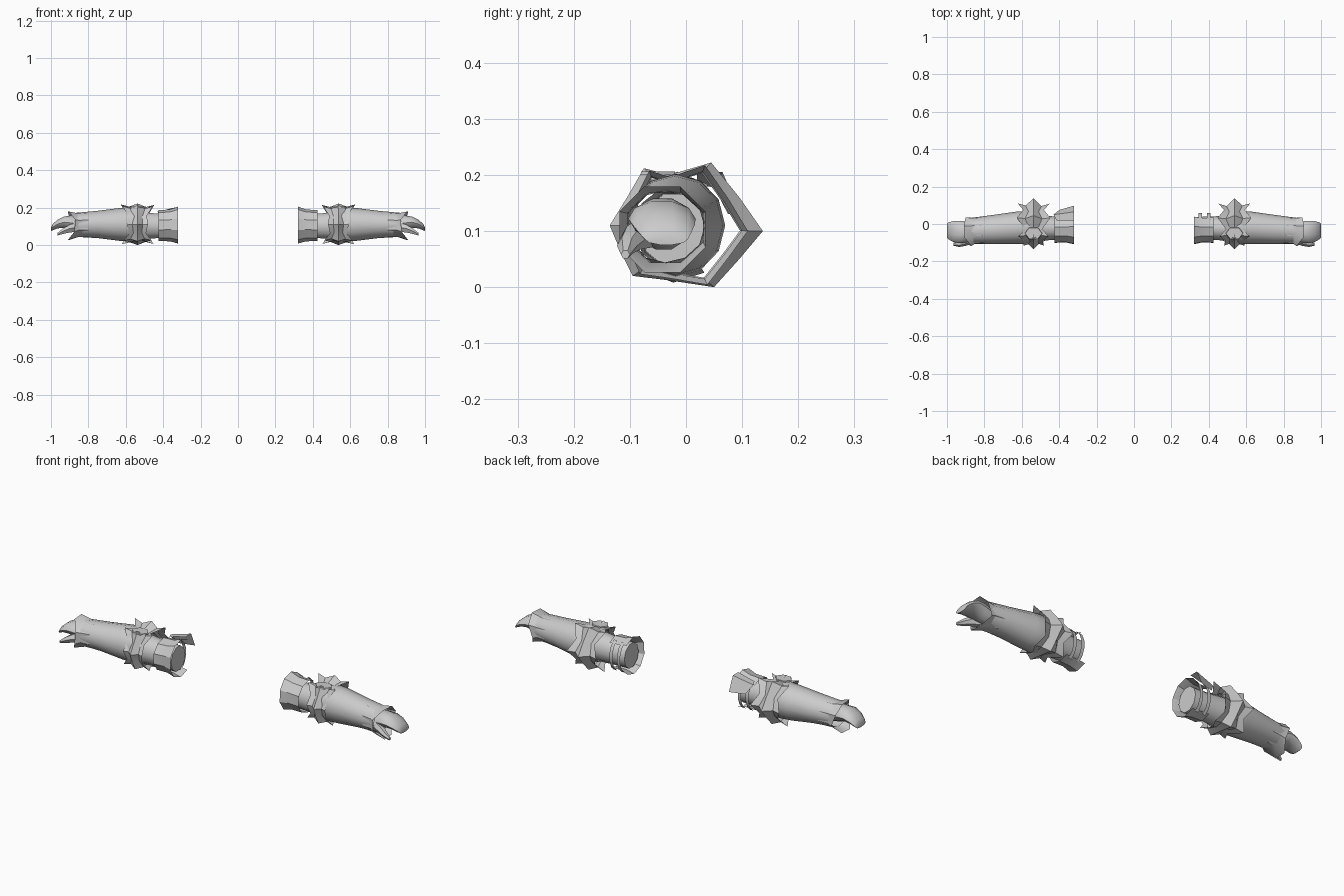
import bpy, bmesh, math
from mathutils import Vector

cube = bpy.data.objects.get("Cube")
if cube:
    bpy.data.objects.remove(cube, do_unlink=True)

grey = bpy.data.materials.new("plain_grey")
grey.use_nodes = True
grey.diffuse_color = (0.6, 0.6, 0.6, 1)
grey.node_tree.nodes["Principled BSDF"].inputs["Base Color"].default_value = (0.6, 0.6, 0.6, 1)


def loft(name, rings, side, closed=True, caps=(False, False), angle=40):
    """Skin a list of point rings; side = 1 for the left arm, -1 for the right."""
    bm = bmesh.new()
    rows = [[bm.verts.new((p[0] * side, p[1], p[2])) for p in ring] for ring in rings]
    n = len(rows[0])
    for a, b in zip(rows, rows[1:]):
        for i in range(n if closed else n - 1):
            j = (i + 1) % n
            quad = (a[i], b[i], b[j], a[j])
            bm.faces.new(quad if side > 0 else quad[::-1])
    for cap, row, flip in ((caps[0], rows[0], side < 0), (caps[1], rows[-1], side > 0)):
        if cap:
            bm.faces.new(row[::-1] if flip else row)
    bm.normal_update()
    # Make shells face away from the limb axis
    centre = sum((v.co for v in bm.verts), Vector()) / len(bm.verts)
    out = 0
    for f in bm.faces:
        d = f.calc_center_median() - centre
        out += f.normal.dot(Vector((0, d.y, d.z))) * f.calc_area()
    if out < 0:
        bmesh.ops.reverse_faces(bm, faces=bm.faces[:])
    if caps[0] or caps[1]:
        bmesh.ops.recalc_face_normals(bm, faces=bm.faces[:])
    me = bpy.data.meshes.new(name)
    bm.to_mesh(me)
    bm.free()
    me.materials.append(grey)
    ob = bpy.data.objects.new(name, me)
    bpy.context.collection.objects.link(ob)
    bpy.ops.object.select_all(action="DESELECT")
    ob.select_set(True)
    bpy.context.view_layer.objects.active = ob
    bpy.ops.object.shade_smooth_by_angle(angle=math.radians(angle))
    return ob


def oval(x, cy, cz, ry, rz, n=10, start=0.0, sweep=360.0):
    """Ring across the arm; angle 0 points to the back, 90 up."""
    steps = n if sweep == 360 else n - 1
    angs = [math.radians(start + sweep * i / steps) for i in range(n)]
    return [(x, cy + ry * math.cos(a), cz + rz * math.sin(a)) for a in angs]


# Elbow outline (y, z, half width along the arm), pointed at the back
ELBOW = [(.137, .10, .085), (.095, .16, .055), (.045, .222, .09), (-.03, .20, .045),
         (-.075, .212, .08), (-.105, .16, .05), (-.136, .11, .055), (-.115, .06, .045),
         (-.095, .02, .075), (-.03, .012, .045), (.05, .0, .085), (.095, .05, .055)]


def elbow_ring(t, ys, zs):
    return [(.537 + t * w, -.02 + (y + .02) * ys, .105 + (z - .105) * zs) for y, z, w in ELBOW]


for side, label in ((1, "left"), (-1, "right")):
    # Forearm, wrist end narrower
    loft(label + "_forearm", [
        oval(.50, -.02, .108, .075, .08, 12), oval(.57, -.018, .11, .088, .092, 12),
        oval(.63, -.02, .11, .086, .088, 12), oval(.75, -.029, .11, .078, .073, 12),
        oval(.87, -.037, .108, .07, .064, 12)], side)

    # Flared wrist cuff with a zigzag rim
    rim = oval(.90, -.042, .103, .083, .083, 8, 22.5)
    reach = (.90, .91, .905, .87, .875, .91, .905, .875)
    rim = [(x, p[1], p[2]) for x, p in zip(reach, rim)]
    loft(label + "_wrist_cuff", [oval(.80, -.033, .108, .074, .069, 8, 22.5),
                                 oval(.85, -.037, .106, .073, .067, 8, 22.5), rim], side)

    # Mitten-like hand with curled fingers and a separate thumb
    loft(label + "_hand", [
        oval(.83, -.04, .105, .045, .04), oval(.89, -.042, .118, .055, .042),
        oval(.93, -.043, .122, .06, .032), oval(.965, -.04, .112, .056, .024),
        oval(.99, -.037, .096, .046, .018), oval(1.0, -.035, .085, .038, .01)],
        side, caps=(True, True))
    loft(label + "_thumb", [
        oval(.86, -.075, .095, .028, .028, 6), oval(.90, -.093, .088, .024, .024, 6),
        oval(.935, -.105, .074, .018, .017, 6), oval(.965, -.108, .058, .008, .008, 6)],
        side, caps=(True, True))

    # Ridged elbow guard with pointed flanges
    loft(label + "_elbow_guard", [
        elbow_ring(-1, .82, .94), elbow_ring(-.5, .74, .84), elbow_ring(0, 1, 1),
        elbow_ring(.5, .76, .86), elbow_ring(1, .83, .96)], side, angle=30)

    # Hexagonal plate above the elbow
    loft(label + "_elbow_top_plate", [
        [(.537 + r * .047 * math.cos(math.radians(a)), -.05 + r * .036 * math.sin(math.radians(a)), z)
         for a in range(0, 360, 60)] for r, z in ((1, .20), (.96, .206))],
        side, caps=(True, True))

    # Upper arm
    loft(label + "_upper_arm", [
        oval(.335, -.022, .102, .06, .066), oval(.42, -.022, .102, .062, .068),
        oval(.52, -.022, .105, .07, .076)], side, caps=(True, False))

    # Upper arm cuff, open at the back
    loft(label + "_upper_cuff", [
        oval(.32, -.02, .107, .092, .099, 8, 50, 255),
        oval(.365, -.02, .105, .081, .085, 8, 50, 255),
        oval(.425, -.02, .104, .084, .083, 8, 50, 255)], side, closed=False, angle=25)

    # Thin straps closing the cuff behind
    for i, x in enumerate((.345, .39)):
        loft(f"{label}_cuff_strap_{i + 1}", [
            oval(x, -.015, .104, .075, .09, 6, -62, 124),
            oval(x + .018, -.015, .104, .075, .09, 6, -62, 124)], side, closed=False)

# Raised flap behind the right upper arm cuff
loft("right_cuff_flap", [
    [(.32, .02, .205), (.32, .065, .205), (.32, .098, .13)],
    [(.415, .02, .182), (.43, .05, .178), (.40, .075, .13)]], -1, closed=False)
